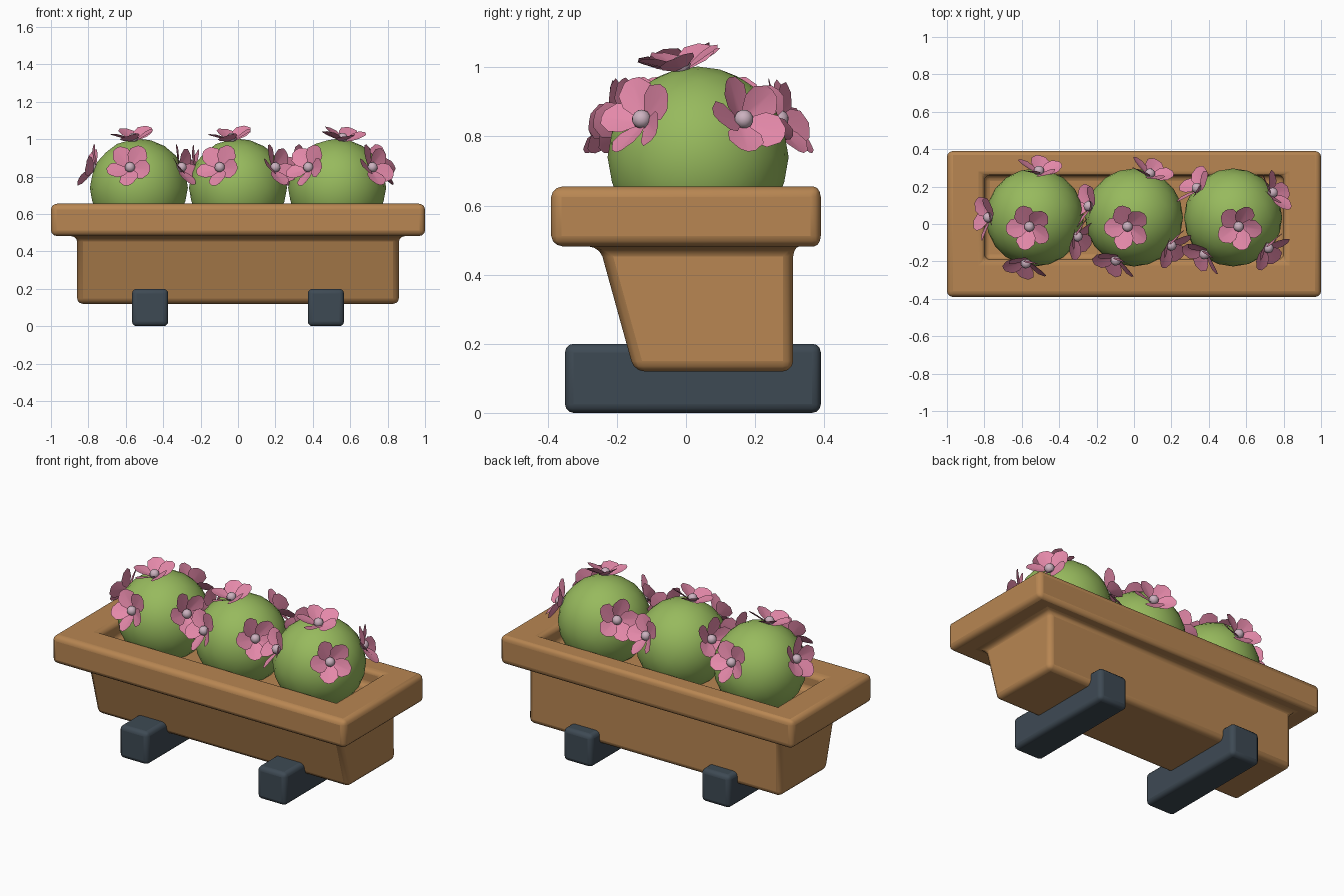
import bpy, bmesh, math
from mathutils import Vector, Matrix

if "Cube" in bpy.data.objects:
    bpy.data.objects.remove(bpy.data.objects["Cube"])


def mat(name, rgb):
    m = bpy.data.materials.new(name)
    m.diffuse_color = (*rgb, 1)
    m.use_nodes = True
    m.node_tree.nodes["Principled BSDF"].inputs["Base Color"].default_value = m.diffuse_color
    return m


CLAY = mat("clay brown", (0.48, 0.24, 0.085))
SLATE = mat("dark slate", (0.048, 0.068, 0.088))
GREEN = mat("leaf green", (0.31, 0.49, 0.11))
PINK = mat("petal pink", (0.78, 0.25, 0.40))
PALE = mat("pale pink grey", (0.60, 0.44, 0.52))


def add(name, bm, mats, bevel=0, smooth=None):
    me = bpy.data.meshes.new(name)
    bm.to_mesh(me)
    bm.free()
    ob = bpy.data.objects.new(name, me)
    bpy.context.collection.objects.link(ob)
    for m in mats:
        me.materials.append(m)
    if bevel:
        b = ob.modifiers.new("bevel", 'BEVEL')
        b.width, b.segments, b.limit_method = bevel, 3, 'ANGLE'
        b.angle_limit = math.radians(30)
    if smooth:
        for o in bpy.context.selected_objects:
            o.select_set(False)
        ob.select_set(True)
        bpy.context.view_layer.objects.active = ob
        bpy.ops.object.shade_smooth_by_angle(angle=math.radians(smooth))
    return ob


def loft(rects):
    """Stack of rectangles (x0, x1, y0, y1, z) skinned and capped."""
    bm = bmesh.new()
    rings = [[bm.verts.new(p) for p in
              ((a, c, z), (b, c, z), (b, d, z), (a, d, z))] for a, b, c, d, z in rects]
    for r, s in zip(rings, rings[1:]):
        for i in range(4):
            j = (i + 1) % 4
            bm.faces.new((r[i], r[j], s[j], s[i]))
    bm.faces.new(rings[0][::-1])
    bm.faces.new(rings[-1])
    bmesh.ops.recalc_face_normals(bm, faces=bm.faces)
    return bm


# Trough with overhanging rim, sloped front and recessed bed
add("planter_trough", loft([
    (-0.86, 0.86, -0.15, 0.31, 0.12), (-0.86, 0.86, -0.25, 0.31, 0.482),
    (-1, 1, -0.39, 0.39, 0.482), (-1, 1, -0.39, 0.39, 0.655),
    (-0.80, 0.80, -0.19, 0.26, 0.655), (-0.80, 0.80, -0.19, 0.26, 0.55)]),
    [CLAY], 0.03, 50)

# Two runner feet
for side, x in (("left", -0.47), ("right", 0.47)):
    add(side + "_foot", loft([(x - 0.097, x + 0.097, -0.35, 0.39, 0),
                              (x - 0.097, x + 0.097, -0.35, 0.39, 0.2)]), [SLATE], 0.025, 50)

# Half outline of a petal: distance out, half width
PETAL = [(0.008, 0.012), (0.06, 0.05), (0.098, 0.052), (0.13, 0.024)]


def flower(bm, centre, normal):
    """Five cupped, twisted petals and a round heart, one petal hanging down."""
    n = normal.normalized()
    down = (Vector((0, -0.3, -1)) - n * Vector((0, -0.3, -1)).dot(n)).normalized()
    frame = Matrix((down, n.cross(down), n)).transposed().to_4x4()
    frame = Matrix.Translation(centre + n * 0.253) @ frame
    for k in range(5):
        m = frame @ Matrix.Rotation(k * math.tau / 5, 4, 'Z') \
            @ Matrix.Rotation(math.radians(-24), 4, 'Y') \
            @ Matrix.Rotation(math.radians(14), 4, 'X')
        mid = [bm.verts.new(m @ Vector((x, 0, 0))) for x in (0.008, 0.135)]
        for s in (1, -1):
            edge = [bm.verts.new(m @ Vector((x, s * w, w * 0.15))) for x, w in PETAL]
            f = bm.faces.new([mid[0], mid[1]] + edge[::-1])
            f.normal_update()
            if f.normal.dot(n) < 0:
                f.normal_flip()
    old = set(bm.faces)
    bmesh.ops.create_icosphere(bm, subdivisions=2, radius=0.028,
                               matrix=frame @ Matrix.Translation((0, 0, 0.02)))
    for f in bm.faces:
        if f not in old:
            f.material_index = 1


# Bushes: (name, centre x, top flower offset, azimuths of the side flowers)
BUSHES = [("left", -0.53, (-0.03, -0.05), (85, 180, 259, 336)),
          ("middle", 0.0, (-0.035, -0.05), (70, 166, 247, 323)),
          ("right", 0.53, (0.03, -0.05), (32, 141, 232, 319))]
for name, x, (tx, ty), angles in BUSHES:
    c = Vector((x, 0.035, 0.74))
    bm = bmesh.new()
    bmesh.ops.create_icosphere(bm, subdivisions=3, radius=0.262, matrix=Matrix.Translation(c))
    add(name + "_bush", bm, [GREEN], smooth=50)
    bm = bmesh.new()
    flower(bm, c, Vector((tx, ty, 0.27)))
    for a in angles:
        a = math.radians(a)
        flower(bm, c, Vector((math.cos(a), math.sin(a), 0.44)))
    add(name + "_flowers", bm, [PINK, PALE], smooth=25)
